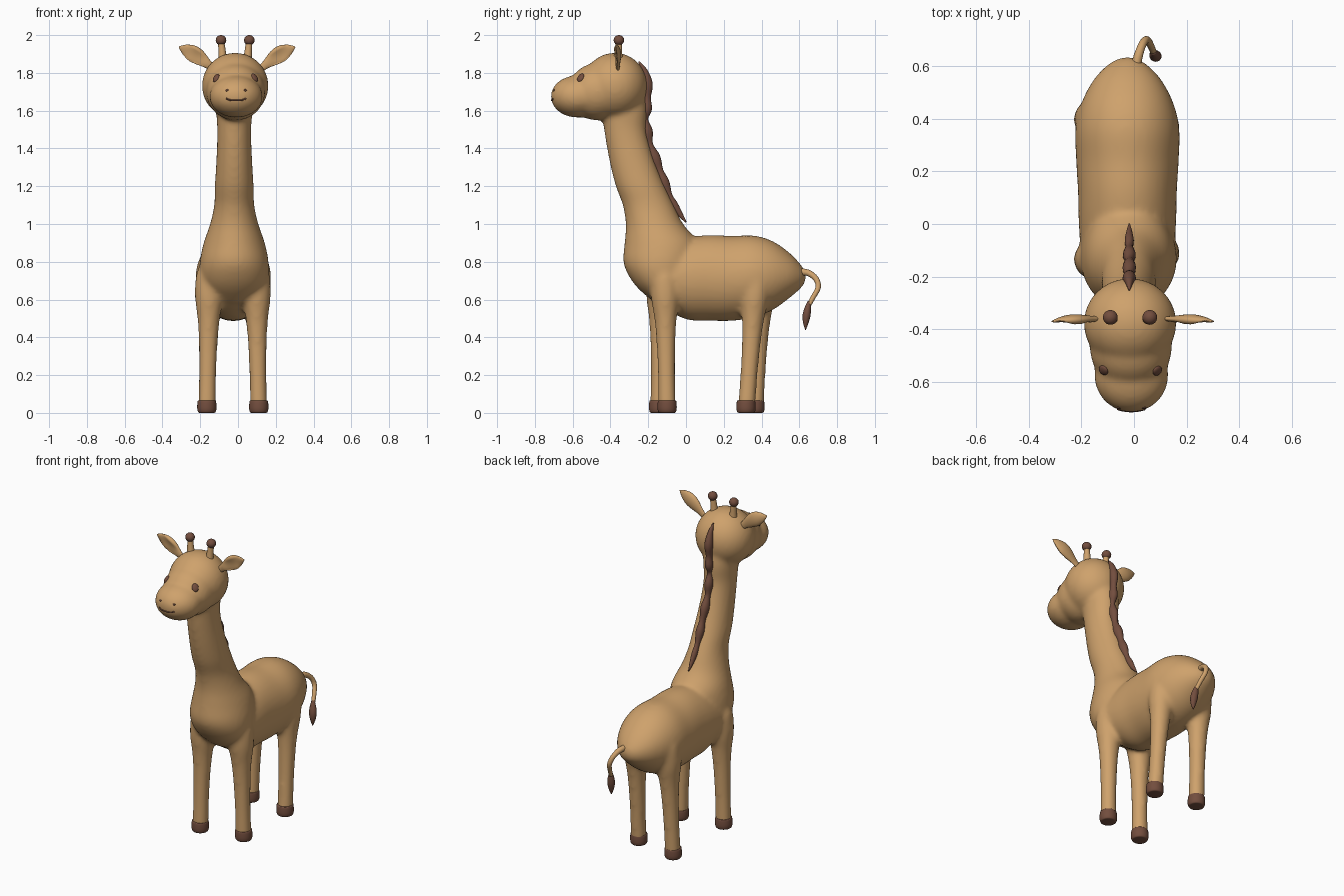
import bpy, bmesh, math
from mathutils import Vector, Matrix

cube = bpy.data.objects.get("Cube")
if cube:
    bpy.data.objects.remove(cube, do_unlink=True)


def material(name, rgb):
    mat = bpy.data.materials.new(name)
    mat.use_nodes = True
    mat.diffuse_color = (*rgb, 1)
    mat.node_tree.nodes["Principled BSDF"].inputs["Base Color"].default_value = (*rgb, 1)
    return mat


tan = material("tan_coat", (0.62, 0.36, 0.15))
brown = material("dark_brown", (0.17, 0.075, 0.048))


def spline(a, b, c, d, t):
    """Catmull-Rom blend of ring values."""
    return [0.5 * (2 * q + (r - p) * t + (2 * p - 5 * q + 4 * r - s) * t * t
                   + (3 * q - p - 3 * r + s) * t ** 3) for p, q, r, s in zip(a, b, c, d)]


def loft(bm, rings, normal=None, ref=(1, 0, 0), sides=24, steps=4):
    """Skin smooth elliptical rings given as (x, y, z, radius_u, radius_v)."""
    path = []
    for i in range(len(rings) - 1):
        quad = [rings[min(max(i + k, 0), len(rings) - 1)] for k in (-1, 0, 1, 2)]
        path += [spline(*quad, s / steps) for s in range(steps)]
    path.append(list(rings[-1]))
    loops = []
    for i, ring in enumerate(path):
        before, after = path[max(i - 1, 0)], path[min(i + 1, len(path) - 1)]
        n = Vector(normal) if normal else (Vector(after[:3]) - Vector(before[:3])).normalized()
        u = Vector(ref) - n * n.dot(Vector(ref))
        u.normalize()
        v = n.cross(u)
        ru, rv = max(ring[3], 0.002), max(ring[4], 0.002)
        loops.append([bm.verts.new(Vector(ring[:3]) + u * ru * math.cos(a) + v * rv * math.sin(a))
                      for a in (math.tau * k / sides for k in range(sides))])
    for low, high in zip(loops, loops[1:]):
        for k in range(sides):
            j = (k + 1) % sides
            bm.faces.new((low[k], low[j], high[j], high[k]))
    bm.faces.new(loops[0][::-1])
    bm.faces.new(loops[-1])


def ellipsoid(bm, centre, radii, segments=32):
    matrix = Matrix.Translation(centre) @ Matrix.Diagonal((*radii, 1))
    bmesh.ops.create_uvsphere(bm, u_segments=segments, v_segments=segments // 2,
                              radius=1, matrix=matrix)


def finish(bm, name, mat):
    bmesh.ops.recalc_face_normals(bm, faces=bm.faces)
    mesh = bpy.data.meshes.new(name)
    bm.to_mesh(mesh)
    bm.free()
    mesh.materials.append(mat)
    mesh.polygons.foreach_set("use_smooth", [True] * len(mesh.polygons))
    obj = bpy.data.objects.new(name, mesh)
    bpy.context.scene.collection.objects.link(obj)
    return obj


MID = -0.025
body = bmesh.new()

# Torso: y, centre height, half width, half height
torso = [(-0.22, 0.75, 0.10, 0.10), (-0.12, 0.72, 0.17, 0.16), (0.0, 0.71, 0.185, 0.215),
         (0.12, 0.715, 0.188, 0.227), (0.24, 0.712, 0.195, 0.225), (0.36, 0.722, 0.198, 0.217),
         (0.46, 0.727, 0.175, 0.182), (0.55, 0.728, 0.128, 0.118), (0.61, 0.722, 0.07, 0.06),
         (0.635, 0.72, 0.02, 0.02)]
loft(body, [(MID, y, z, w, h) for y, z, w, h in torso], normal=(0, 1, 0), sides=40)

# Chest and neck: height, centre y, half width, half depth
neck = [(0.58, -0.1, 0.08, 0.06), (0.65, -0.12, 0.15, 0.125), (0.72, -0.13, 0.178, 0.17),
        (0.8, -0.13, 0.182, 0.202), (0.9, -0.13, 0.162, 0.195), (1.0, -0.167, 0.128, 0.152),
        (1.1, -0.2, 0.106, 0.135), (1.2, -0.242, 0.103, 0.13), (1.3, -0.276, 0.097, 0.122),
        (1.4, -0.303, 0.092, 0.115), (1.5, -0.322, 0.09, 0.112), (1.6, -0.325, 0.095, 0.118),
        (1.7, -0.32, 0.09, 0.1)]
loft(body, [(MID + 0.005, y, z, w, d) for z, y, w, d in neck], normal=(0, 0, 1), sides=40)

# Head: cranium, cheeks, muzzle
ellipsoid(body, (-0.015, -0.377, 1.732), (0.177, 0.172, 0.175))
ellipsoid(body, (-0.012, -0.47, 1.7), (0.157, 0.155, 0.152))
ellipsoid(body, (-0.01, -0.575, 1.675), (0.142, 0.142, 0.112))

# Legs: foot x, foot y, lean of the top in x and y
legs = {"front_left": (0.11, -0.10, -0.012, -0.01), "front_right": (-0.165, -0.145, 0.012, 0.01),
        "back_left": (0.11, 0.318, -0.012, 0.045), "back_right": (-0.165, 0.365, 0.012, 0.03)}
leg_radii = [(0.03, 0.047), (0.2, 0.046), (0.38, 0.051), (0.5, 0.06), (0.62, 0.076), (0.74, 0.07),
             (0.82, 0.03)]
for name, (x, y, lean_x, lean_y) in legs.items():
    loft(body, [(x + lean_x * z / 0.6, y + lean_y * z / 0.6, z, r, r) for z, r in leg_radii],
         normal=(0, 0, 1))
    hoof = bmesh.new()
    loft(hoof, [(x, y, z, r, r) for z, r in
                [(0, 0.036), (0.004, 0.046), (0.025, 0.051), (0.06, 0.049), (0.066, 0.044)]],
         normal=(0, 0, 1))
    finish(hoof, name + "_hoof", brown)

# Fuse the body into one soft skin
body = finish(body, "body", tan)
remesh = body.modifiers.new("fuse", "REMESH")
remesh.mode = "VOXEL"
remesh.voxel_size = 0.012
remesh.use_smooth_shade = True
soften = body.modifiers.new("soften", "SMOOTH")
soften.factor = 0.5
soften.iterations = 14
bpy.context.view_layer.update()
skin = body.evaluated_get(bpy.context.evaluated_depsgraph_get())


def face_point(x, z):
    """Point on the front of the head."""
    hit, point, _, _ = skin.ray_cast(Vector((x, -2, z)), Vector((0, 1, 0)))
    return point if hit else Vector((x, -0.6, z))


for side, label in ((1, "left"), (-1, "right")):
    # Ear: a cupped leaf, edges rising forward
    ear = bmesh.new()
    base, tip = Vector((-0.005 + 0.13 * side, -0.36, 1.825)), Vector((-0.005 + 0.308 * side, -0.37, 1.938))
    leaf = [(0, 0.018), (0.15, 0.024), (0.4, 0.04), (0.6, 0.043), (0.8, 0.03), (0.93, 0.014), (1, 0.002)]
    loft(ear, [(*(base.lerp(tip, t) + Vector((0, 0, 0.012 * math.sin(math.pi * t)))), r * 0.5, r)
               for t, r in leaf], ref=(0, 1, 0))
    middle = base.lerp(tip, 0.58)
    across = (tip - base).cross(Vector((0, 1, 0))).normalized()
    for v in ear.verts:
        offset = v.co - middle
        along = offset.dot((tip - base).normalized())
        if v.co.y < middle.y - 0.004:
            hollow = max(0, 1 - (along / 0.08) ** 2) * max(0, 1 - (offset.dot(across) / 0.04) ** 2)
            v.co.y += 0.018 * hollow
    finish(ear, label + "_ear", tan)

    # Horn with a round knob
    horn = bmesh.new()
    x = -0.015 + 0.065 * side
    loft(horn, [(x, -0.36, 1.85, 0.026, 0.026), (x + 0.004 * side, -0.358, 1.91, 0.02, 0.02),
                (x + 0.01 * side, -0.355, 1.975, 0.016, 0.016)])
    finish(horn, label + "_horn", tan)
    knob = bmesh.new()
    ellipsoid(knob, (x + 0.01 * side, -0.355, 1.973), (0.028, 0.028, 0.027), 24)
    finish(knob, label + "_horn_knob", brown)

    # Eye and nostril seated on the skin
    eye = bmesh.new()
    hit, spot, normal, _ = skin.closest_point_on_mesh(Vector((-0.015 + 0.112 * side, -0.565, 1.782)))
    turn = normal.to_track_quat("Z", "Y").to_matrix().to_4x4()
    bmesh.ops.create_uvsphere(eye, u_segments=24, v_segments=12, radius=1,
                              matrix=Matrix.Translation(spot) @ turn @ Matrix.Diagonal((0.02, 0.025, 0.01, 1)))
    finish(eye, label + "_eye", brown)
    nostril = bmesh.new()
    ellipsoid(nostril, face_point(-0.01 + 0.048 * side, 1.708), (0.009, 0.004, 0.006), 12)
    finish(nostril, label + "_nostril", brown)

# Mouth: a thin smiling line
mouth = bmesh.new()
smile = []
for k in range(9):
    t = k / 4 - 1
    smile.append((*face_point(-0.01 + 0.052 * t, 1.655 + 0.01 * t ** 4), 0.0045, 0.0045))
loft(mouth, smile, ref=(0, 0, 1), sides=8, steps=2)
finish(mouth, "mouth", brown)

# Mane: a wavy ridge down the back of the neck
mane = bmesh.new()
ridge = [(-0.25, 1.86, 0.003), (-0.222, 1.81, 0.016), (-0.207, 1.74, 0.027), (-0.208, 1.67, 0.019),
         (-0.21, 1.61, 0.026), (-0.22, 1.555, 0.017), (-0.207, 1.49, 0.027), (-0.195, 1.42, 0.018),
         (-0.166, 1.35, 0.027), (-0.14, 1.28, 0.018), (-0.118, 1.22, 0.026), (-0.09, 1.15, 0.016),
         (-0.062, 1.10, 0.018), (-0.03, 1.05, 0.012), (0.0, 1.01, 0.003)]
loft(mane, [(-0.018, y, z, r * 0.95, r * 1.15) for y, z, r in ridge], sides=16)
finish(mane, "mane", brown)

# Tail and its tuft
tail = bmesh.new()
loft(tail, [(0.005, 0.59, 0.745, 0.02, 0.02), (0.018, 0.645, 0.742, 0.017, 0.017),
            (0.035, 0.688, 0.71, 0.015, 0.015), (0.05, 0.7, 0.665, 0.014, 0.014),
            (0.065, 0.675, 0.615, 0.013, 0.013), (0.075, 0.65, 0.57, 0.012, 0.012)], sides=16)
finish(tail, "tail", tan)
tuft = bmesh.new()
loft(tuft, [(0.074, 0.652, 0.59, 0.008, 0.008), (0.078, 0.645, 0.555, 0.019, 0.017),
            (0.082, 0.638, 0.515, 0.023, 0.021), (0.084, 0.634, 0.475, 0.016, 0.014),
            (0.084, 0.633, 0.44, 0.002, 0.002)], sides=16)
finish(tuft, "tail_tuft", brown)
